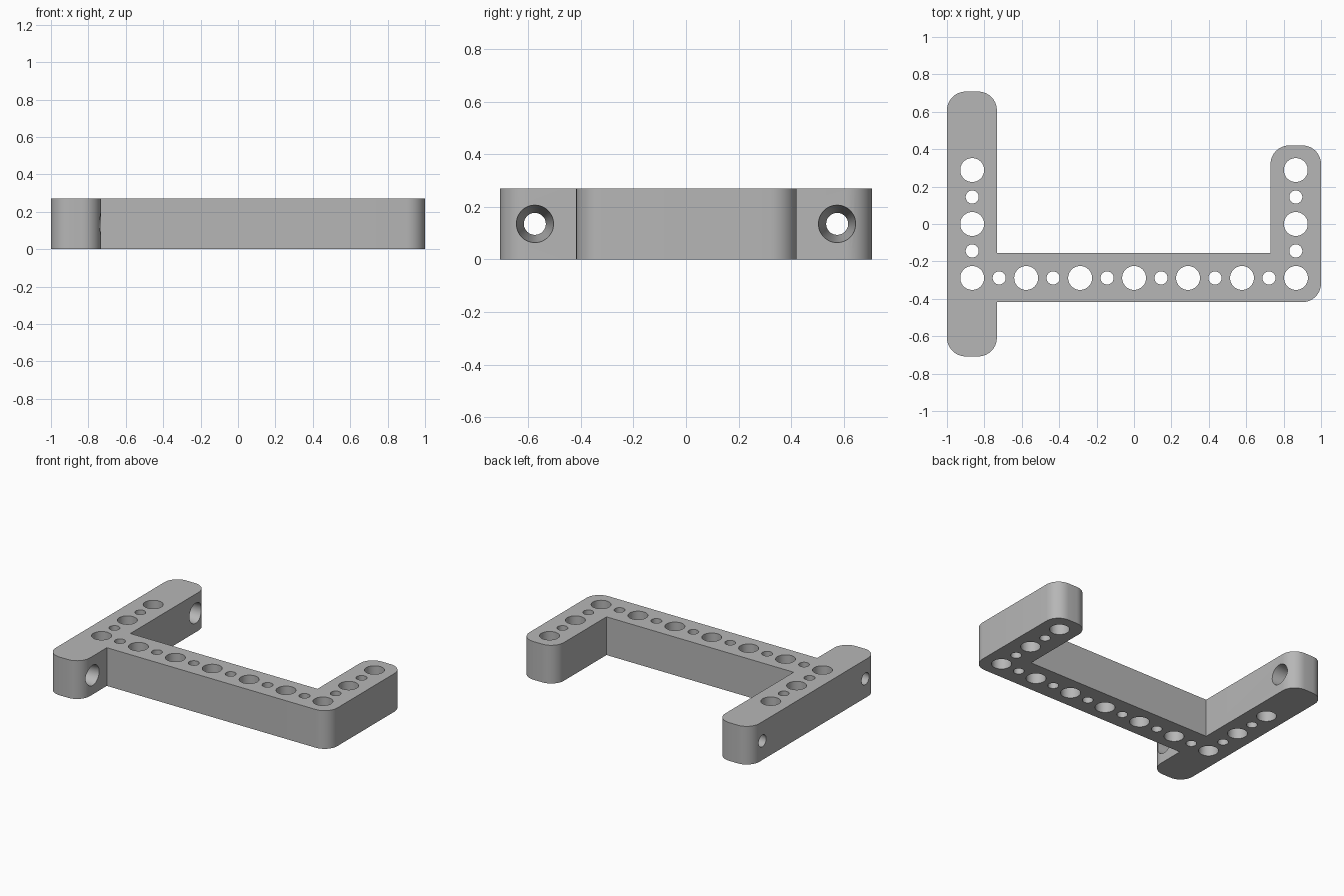
import bpy, bmesh
from math import sin, cos, pi, radians
from mathutils import Matrix, Vector

if "Cube" in bpy.data.objects:
    bpy.data.objects.remove(bpy.data.objects["Cube"], do_unlink=True)

HEIGHT, PITCH, ROUND = 0.27, 0.2885, 0.1
ROW_X, ROW_Y = 0.865, -0.2885

grey = bpy.data.materials.new("plain grey")
grey.use_nodes = True
grey.diffuse_color = (0.47, 0.47, 0.47, 1)
grey.node_tree.nodes["Principled BSDF"].inputs["Base Color"].default_value = grey.diffuse_color


def new_object(name, bm):
    bmesh.ops.recalc_face_normals(bm, faces=bm.faces)
    mesh = bpy.data.meshes.new(name)
    bm.to_mesh(mesh)
    bm.free()
    mesh.materials.append(grey)
    obj = bpy.data.objects.new(name, mesh)
    bpy.context.collection.objects.link(obj)
    return obj


def rounded_outline(corners, steps=10):
    """Counter-clockwise outline; corners flagged 1 get a right-angle fillet."""
    points = []
    for i, (x, y, fillet) in enumerate(corners):
        here = Vector((x, y, 0))
        if not fillet:
            points.append(here)
            continue
        before = (Vector((*corners[i - 1][:2], 0)) - here).normalized()
        after = (Vector((*corners[(i + 1) % len(corners)][:2], 0)) - here).normalized()
        for s in range(steps + 1):
            a = s / steps * pi / 2
            points.append(here + ROUND * (before * (1 - sin(a)) + after * (1 - cos(a))))
    return points


def add_cutter(bm, centre, r1, r2, depth, turn=Matrix()):
    bmesh.ops.create_cone(bm, cap_ends=True, segments=48, radius1=r1, radius2=r2,
                          depth=depth, matrix=Matrix.Translation(centre) @ turn)


# Bracket body: long bar, cross bar and short arm in one outline
corners = [(-1, -0.708, 1), (-0.733, -0.708, 1), (-0.733, -0.418, 0), (1, -0.418, 1),
           (1, 0.42, 1), (0.73, 0.42, 1), (0.73, -0.155, 0), (-0.733, -0.155, 0),
           (-0.733, 0.708, 1), (-1, 0.708, 1)]
bm = bmesh.new()
base = bm.faces.new([bm.verts.new(p) for p in rounded_outline(corners)])
top = bmesh.ops.extrude_face_region(bm, geom=[base])["geom"]
bmesh.ops.translate(bm, vec=(0, 0, HEIGHT),
                    verts=[v for v in top if isinstance(v, bmesh.types.BMVert)])
# Extruding keeps the base only sometimes, so close the bottom if it is open
bmesh.ops.holes_fill(bm, edges=[e for e in bm.edges if e.is_boundary], sides=0)
bracket = new_object("bracket", bm)

# Vertical holes: large and small alternate along the cross bar and both arms
spots = [(-ROW_X + i * PITCH / 2, ROW_Y, i) for i in range(13)]
for x in (-ROW_X, ROW_X):
    spots += [(x, ROW_Y + i * PITCH / 2, i) for i in range(1, 5)]
cut = bmesh.new()
for x, y, i in spots:
    r = 0.035 if i % 2 else 0.064
    add_cutter(cut, (x, y, HEIGHT / 2), r, r, HEIGHT * 2)

# Tapered screw holes through the ends of the long bar, wide on the inner side
for y in (-0.575, 0.575):
    add_cutter(cut, (-0.8665, y, HEIGHT / 2), 0.041, 0.072, 0.28,
               Matrix.Rotation(radians(90), 4, "Y"))
cutter = new_object("hole_cutter", cut)
cutter.hide_render = True

# Cut the holes and keep the result
mod = bracket.modifiers.new("holes", "BOOLEAN")
mod.operation, mod.solver, mod.object = "DIFFERENCE", "EXACT", cutter
bpy.ops.object.select_all(action="DESELECT")
bracket.select_set(True)
bpy.context.view_layer.objects.active = bracket
bpy.ops.object.modifier_apply(modifier=mod.name)
bpy.data.objects.remove(cutter, do_unlink=True)
bpy.ops.object.shade_smooth_by_angle(angle=radians(30))
